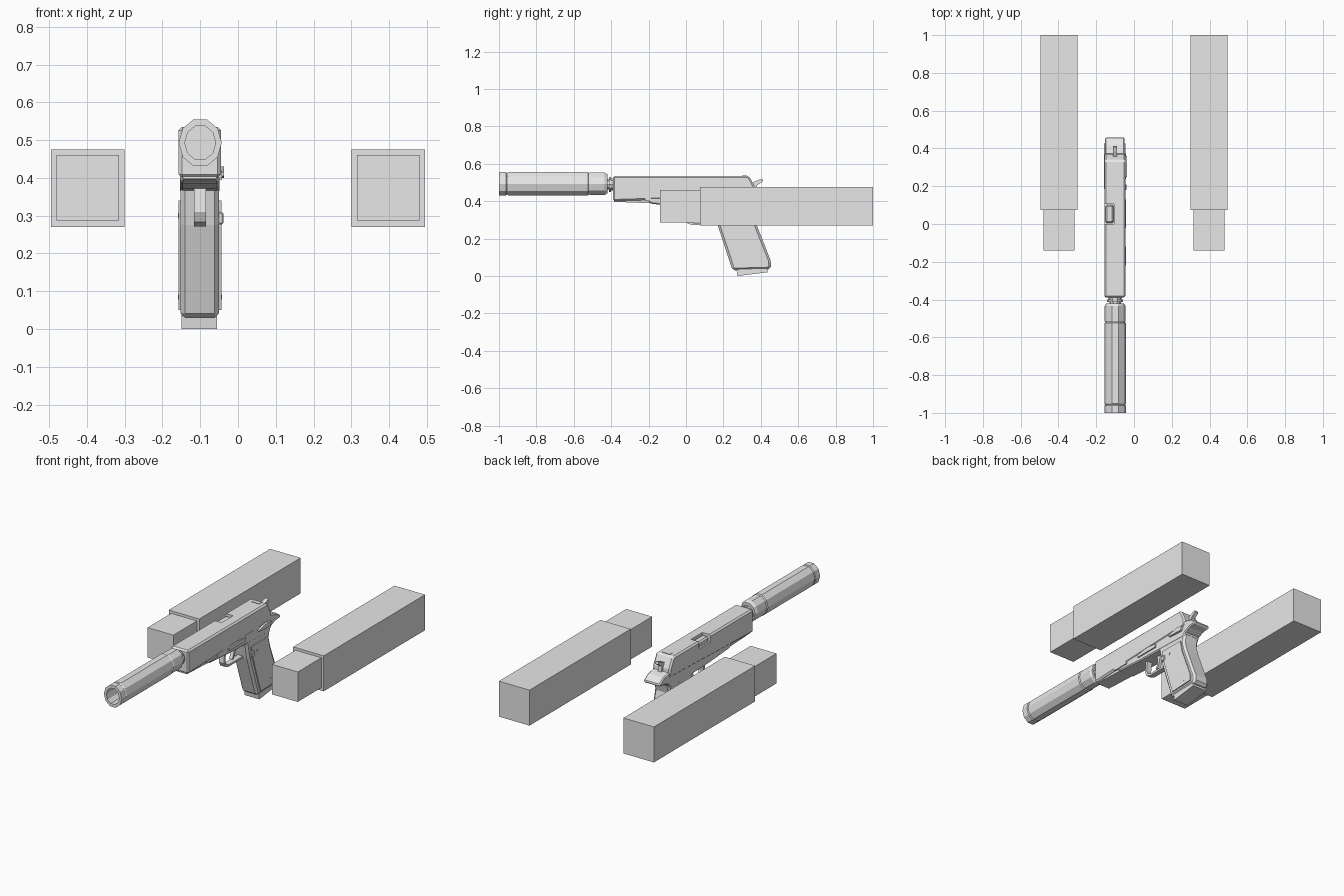
import bpy, bmesh, math

CX = -0.10  # centre line of the pistol

grey = bpy.data.materials.new("plain grey")
grey.diffuse_color = (0.8, 0.8, 0.8, 1)


def finish(name, bm, bevel=0.0):
    bmesh.ops.recalc_face_normals(bm, faces=bm.faces)
    me = bpy.data.meshes.new(name)
    bm.to_mesh(me)
    bm.free()
    me.materials.append(grey)
    ob = bpy.data.objects.new(name, me)
    bpy.context.collection.objects.link(ob)
    if bevel:
        mod = ob.modifiers.new("chamfer", 'BEVEL')
        mod.width, mod.segments = bevel, 1
        mod.limit_method = 'ANGLE'
        mod.angle_limit = math.radians(50)
    return ob


def plate(name, pts, x0, x1, bevel=0.0):
    """Side outline of (y, z) points, extruded across x."""
    bm = bmesh.new()
    face = bm.faces.new([bm.verts.new((x0, y, z)) for y, z in pts])
    out = bmesh.ops.extrude_face_region(bm, geom=[face])
    for v in out["geom"]:
        if isinstance(v, bmesh.types.BMVert):
            v.co.x = x1
    return finish(name, bm, bevel)


def box(name, x0, x1, y0, y1, z0, z1, bevel=0.0):
    return plate(name, [(y0, z0), (y1, z0), (y1, z1), (y0, z1)], x0, x1, bevel)


def lathe(name, rings, cz, n=10, sx=1.0, sz=1.0):
    """Rings of (y, radius) joined along y, with both ends capped."""
    bm = bmesh.new()
    loops = []
    for y, r in rings:
        loops.append([bm.verts.new((CX + sx * r * math.cos(2 * math.pi * i / n), y,
                                    cz + sz * r * math.sin(2 * math.pi * i / n)))
                      for i in range(n)])
    for a, b in zip(loops, loops[1:]):
        for i in range(n):
            j = (i + 1) % n
            bm.faces.new((a[i], a[j], b[j], b[i]))
    bm.faces.new(loops[0])
    bm.faces.new(loops[-1])
    return finish(name, bm)


# Two stepped forearm blocks, mirrored either side
for side, s in (("left", -1), ("right", 1)):
    box(side + "_sleeve", s * 0.30, s * 0.495, 0.075, 1.0, 0.27, 0.475)
    box(side + "_hand", s * 0.315, s * 0.48, -0.14, 0.08, 0.287, 0.46)

# Suppressor: hollow muzzle, two grooves, tapered rear
lathe("suppressor", [(-0.90, 0.041), (-1.0, 0.041), (-1.0, 0.057), (-0.962, 0.057),
                     (-0.957, 0.053), (-0.951, 0.057), (-0.525, 0.057), (-0.52, 0.052),
                     (-0.515, 0.055), (-0.435, 0.055), (-0.42, 0.047), (-0.42, 0.03)],
      0.493, sx=1.0, sz=1.14)
lathe("barrel_neck", [(-0.43, 0.030), (-0.413, 0.030), (-0.413, 0.042), (-0.40, 0.042),
                      (-0.40, 0.034), (-0.37, 0.034)], 0.49)

# Slide with ejection port
slide = plate("slide", [(-0.39, 0.40), (0.375, 0.425), (0.37, 0.475), (0.337, 0.535),
                        (-0.39, 0.535)], -0.157, -0.045, 0.009)
cutter = box("port_cutter", -0.20, -0.105, 0.0, 0.105, 0.495, 0.60)
cutter.hide_render = True
cutter.hide_viewport = True
cut = slide.modifiers.new("port", 'BOOLEAN')
cut.operation, cut.object, cut.solver = 'DIFFERENCE', cutter, 'EXACT'
box("chamber", -0.150, -0.108, 0.004, 0.101, 0.49, 0.526, 0.008)
box("rear_sight", -0.125, -0.075, 0.30, 0.325, 0.53, 0.538)

# Frame with dust cover step and curved tang
plate("dust_cover", [(-0.385, 0.397), (-0.10, 0.385), (-0.10, 0.42), (-0.385, 0.42)],
      -0.145, -0.057)
plate("frame", [(-0.20, 0.395), (-0.18, 0.385), (0.0, 0.372), (0.36, 0.36),
                (0.375, 0.385), (0.41, 0.40), (0.455, 0.405), (0.46, 0.418),
                (0.42, 0.445), (0.375, 0.455), (-0.20, 0.43)], -0.153, -0.049, 0.006)

# Grip, side panels and magazine
plate("grip", [(0.145, 0.385), (0.168, 0.275), (0.249, 0.03), (0.44, 0.035),
               (0.455, 0.05), (0.452, 0.085), (0.377, 0.275), (0.362, 0.33),
               (0.375, 0.385)], -0.152, -0.05, 0.012)
panel = [(0.185, 0.34), (0.20, 0.27), (0.272, 0.05), (0.425, 0.057), (0.425, 0.09),
         (0.355, 0.27), (0.34, 0.34)]
for side, x0, x1 in (("left", -0.158, -0.149), ("right", -0.053, -0.044)):
    plate(side + "_grip_panel", panel, x0, x1)
    for y, z in ((0.245, 0.30), (0.365, 0.085)):
        box(side + "_grip_screw", x0 - 0.001, x1 + 0.001, y - 0.007, y + 0.007,
            z - 0.007, z + 0.007)
plate("magazine_base", [(0.275, 0.0), (0.437, 0.02), (0.432, 0.045), (0.27, 0.035)],
      -0.15, -0.056)

# Trigger guard loop and trigger
plate("trigger_guard", [(0.0, 0.385), (-0.008, 0.31), (0.005, 0.283), (0.035, 0.272),
                        (0.18, 0.272), (0.18, 0.284), (0.04, 0.284), (0.016, 0.293),
                        (0.006, 0.315), (0.016, 0.385)], -0.117, -0.085)
plate("trigger", [(0.085, 0.38), (0.093, 0.335), (0.078, 0.295), (0.09, 0.295),
                  (0.108, 0.33), (0.115, 0.38)], -0.111, -0.091)

# Hammer
plate("hammer", [(0.345, 0.44), (0.385, 0.44), (0.38, 0.485), (0.413, 0.508),
                 (0.408, 0.52), (0.385, 0.513), (0.345, 0.495)], -0.112, -0.09)

# Controls on the right side
plate("slide_stop", [(-0.02, 0.395), (0.13, 0.395), (0.13, 0.415), (0.06, 0.42),
                     (-0.02, 0.412)], -0.052, -0.042)
plate("safety_lever", [(0.25, 0.405), (0.35, 0.40), (0.36, 0.425), (0.32, 0.43),
                       (0.25, 0.415)], -0.052, -0.037)
box("magazine_release", -0.055, -0.039, 0.18, 0.21, 0.277, 0.31, 0.004)
box("rail_ridge", -0.052, -0.043, -0.22, -0.12, 0.40, 0.415)
